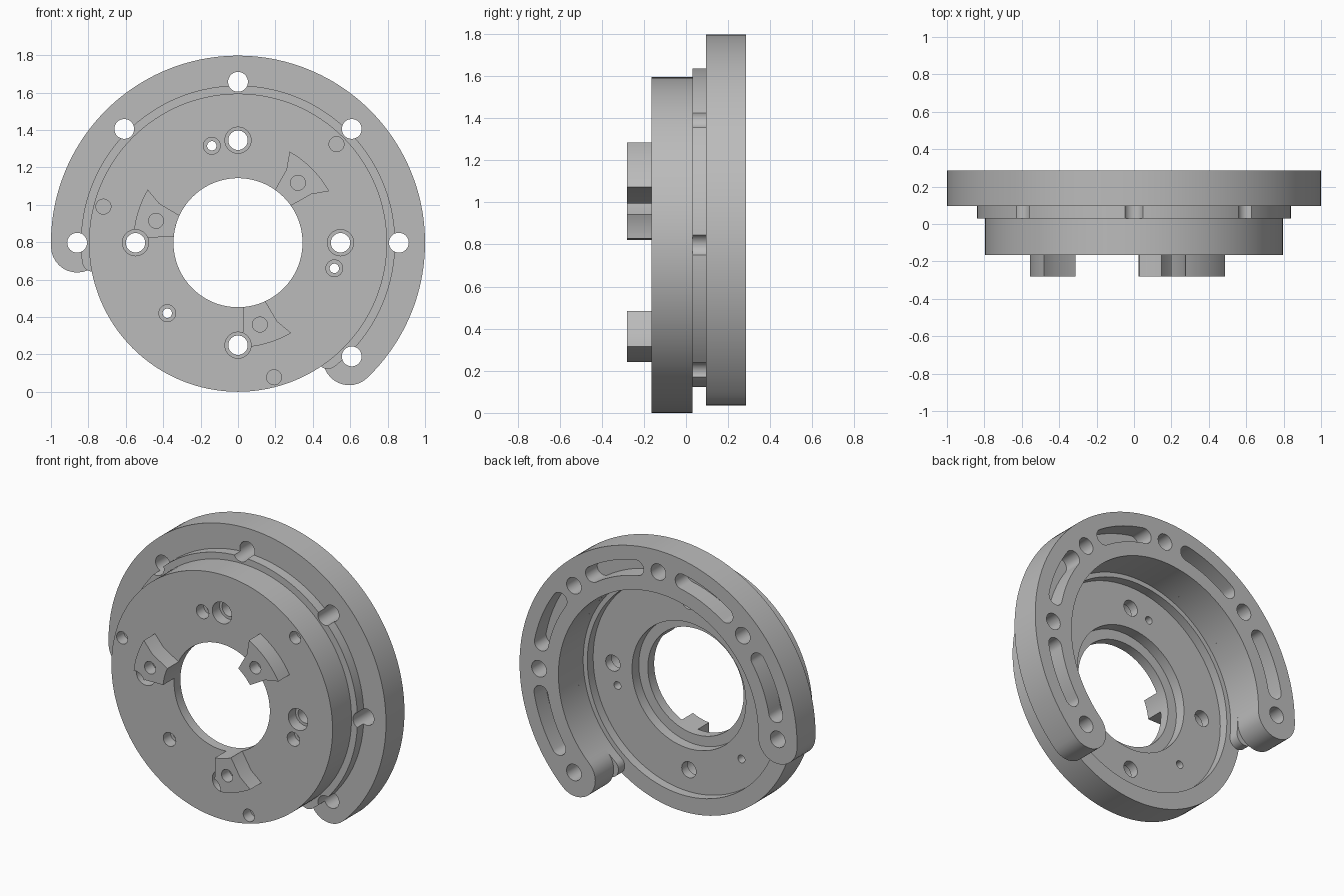
import bpy, bmesh
from math import sin, cos, radians, pi

cube = bpy.data.objects.get("Cube")
if cube:
    bpy.data.objects.remove(cube)

CZ = 0.797                       # height of the main axis
FRONT, BACK = -0.165, 0.03       # faces of the hub disc
RING_FRONT, RING_BACK = 0.095, 0.285
LUG_FRONT = -0.28
BOLT_R = 0.86                    # bolt circle of the outer ring

steel = bpy.data.materials.new("steel_grey")
steel.use_nodes = True
steel.diffuse_color = (0.5, 0.5, 0.5, 1)
steel.node_tree.nodes["Principled BSDF"].inputs["Base Color"].default_value = (0.5, 0.5, 0.5, 1)


def polar(r, deg):
    return r * cos(radians(deg)), r * sin(radians(deg))


def arc(r, a, b, n, centre=(0, 0)):
    pts = [polar(r, a + (b - a) * i / n) for i in range(n + 1)]
    return [(centre[0] + x, centre[1] + z) for x, z in pts]


def band(inner, outer, a, b, n):
    """Outline of a curved band with round ends."""
    mid, cap = (inner + outer) / 2, (outer - inner) / 2
    return (arc(outer, a, b, n)
            + arc(cap, b, b + 180, 16, polar(mid, b))[1:-1]
            + arc(inner, b, a, n)
            + arc(cap, a + 180, a + 360, 16, polar(mid, a))[1:-1])


def prism(bm, outline, y0, y1):
    ends = [[bm.verts.new((x, y, CZ + z)) for x, z in outline] for y in (y0, y1)]
    bm.faces.new(ends[0])
    bm.faces.new(ends[1][::-1])
    n = len(outline)
    for i in range(n):
        j = (i + 1) % n
        bm.faces.new((ends[0][j], ends[0][i], ends[1][i], ends[1][j]))


def hole(bm, centre, r, y0, y1):
    prism(bm, arc(r, 0, 360, 32, centre)[:-1], y0, y1)


def finish(name, bm):
    bmesh.ops.recalc_face_normals(bm, faces=bm.faces)
    mesh = bpy.data.meshes.new(name)
    bm.to_mesh(mesh)
    bm.free()
    mesh.materials.append(steel)
    obj = bpy.data.objects.new(name, mesh)
    bpy.context.scene.collection.objects.link(obj)
    return obj


# Hub disc, turned from a closed section with a stepped bore and rear recess
section = [(0.345, FRONT), (0.797, FRONT), (0.797, BACK), (0.69, BACK),
           (0.69, -0.03), (0.41, -0.03), (0.41, -0.1), (0.345, -0.1)]
bm = bmesh.new()
steps = 128
loops = [[bm.verts.new((r * cos(2 * pi * i / steps), y, CZ + r * sin(2 * pi * i / steps)))
          for r, y in section] for i in range(steps)]
for i in range(steps):
    a, b = loops[i], loops[(i + 1) % steps]
    for k in range(len(section)):
        m = (k + 1) % len(section)
        bm.faces.new((a[k], a[m], b[m], b[k]))
hub = finish("hub_disc", bm)

# Narrow step between the hub and the outer ring
bm = bmesh.new()
prism(bm, band(0.72, 0.84, -52, 187, 96), BACK, RING_FRONT)
step = finish("step_ring", bm)

# Open outer ring with round ends
bm = bmesh.new()
prism(bm, band(0.72, 1.0, -46.3, 181.3, 112), RING_FRONT, RING_BACK)
ring = finish("outer_ring", bm)

# Three drive lugs around the bore
bm = bmesh.new()
for a in (45, 165, 285):
    outline = (arc(0.56, a - 15.5, a + 15.5, 10) + [polar(0.47, a + 11.5)]
               + arc(0.345, a + 10, a - 10, 6) + [polar(0.47, a - 11.5)])
    prism(bm, outline, LUG_FRONT, FRONT)
lugs = finish("drive_lugs", bm)

# Cutters: wide pockets first, then the narrow through holes
wide, narrow = bmesh.new(), bmesh.new()
for a in range(0, 360, 90):                       # counterbored bolt holes
    hole(wide, polar(0.548, a), 0.07, -0.4, -0.09)
    hole(narrow, polar(0.548, a), 0.052, -0.4, 0.02)
for c in ((-0.14, 0.518), (0.515, -0.137), (-0.378, -0.377)):   # small stepped holes
    hole(wide, c, 0.045, -0.4, -0.09)
    hole(narrow, c, 0.025, -0.4, 0.02)
for a in (45, 165, 285):                          # blind dowel holes
    hole(wide, polar(0.453, a), 0.04, -0.4, -0.2)
    hole(wide, polar(0.745, a), 0.04, -0.4, -0.09)
for a in range(-45, 181, 45):                     # ring bolt holes
    hole(wide, polar(BOLT_R, a), 0.053, 0, 0.4)
for a in range(-22, 160, 45):                     # blind slots in the back
    prism(wide, band(BOLT_R - 0.05, BOLT_R + 0.05, a - 11.5, a + 11.5, 16), 0.165, 0.4)
cutters = [finish("pocket_cutter", wide), finish("hole_cutter", narrow)]

for obj in (hub, step, ring, lugs):
    for cutter in cutters:
        mod = obj.modifiers.new("cut", "BOOLEAN")
        mod.operation, mod.solver, mod.object = "DIFFERENCE", "EXACT", cutter
    bpy.context.view_layer.update()
    cut = bpy.data.meshes.new_from_object(obj.evaluated_get(bpy.context.evaluated_depsgraph_get()))
    obj.modifiers.clear()
    obj.data = cut
for cutter in cutters:
    bpy.data.objects.remove(cutter)

# Smooth round walls, sharp machined edges
bpy.ops.object.select_all(action="DESELECT")
for obj in (hub, step, ring, lugs):
    obj.select_set(True)
bpy.context.view_layer.objects.active = hub
bpy.ops.object.shade_smooth_by_angle(angle=radians(30))
